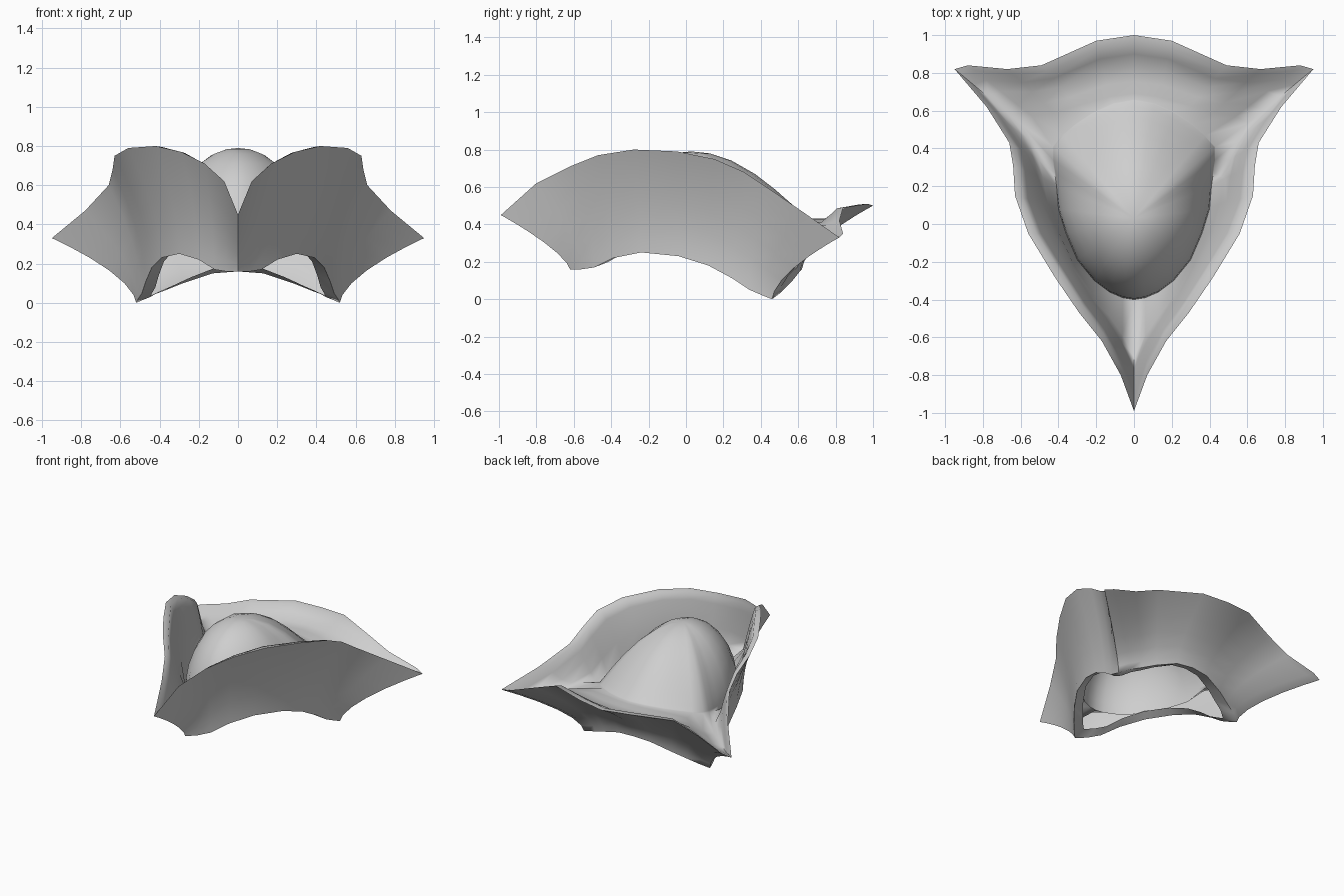
import bpy
import bmesh
import math
from mathutils import Vector

old = bpy.data.objects.get("Cube")
if old:
    bpy.data.objects.remove(old, do_unlink=True)

felt = bpy.data.materials.new("light_grey_felt")
felt.use_nodes = True
grey = (0.62, 0.62, 0.62, 1)
felt.diffuse_color = grey
felt.node_tree.nodes["Principled BSDF"].inputs["Base Color"].default_value = grey

# Stations run down the left half, from the front tip past the corner to the back
rim = [(0, -.99, .45), (.07, -.8, .62), (.17, -.62, .71), (.29, -.47, .77),
       (.42, -.28, .8), (.56, -.05, .79), (.63, .15, .75), (.64, .31, .68),
       (.66, .43, .6), (.78, .62, .47), (.95, .82, .33), (.88, .84, .35),
       (.67, .82, .42), (.49, .84, .49), (.2, .97, .51), (0, 1, .5)]
hem = [(0, -.62, .16), (.06, -.56, .16), (.12, -.49, .17), (.2, -.39, .22),
       (.3, -.24, .25), (.39, -.04, .23), (.44, .12, .18), (.47, .25, .11),
       (.49, .34, .05), (.51, .41, .02), (.52, .46, 0), (.46, .5, .03),
       (.38, .53, .06), (.28, .57, .1), (.13, .61, .15), (0, .62, .16)]
crown_base = [(0, -.4), (.06, -.39), (.13, -.36), (.21, -.3), (.3, -.19),
              (.36, -.05), (.4, .08), (.41, .2), (.42, .27), (.43, .34),
              (.43, .41), (.38, .47), (.31, .53), (.22, .59), (.11, .64), (0, .66)]
rim = [Vector(p) for p in rim]
hem = [Vector(p) for p in hem]
valley = [Vector((x, y, .28 + .27 * max(0, y - .1))) for x, y in crown_base]
apex = Vector((0, .03, .79))
stations = range(len(rim))


def lip(i):
    """Inner edge of the band that turns in under the head opening."""
    p = hem[i].lerp(Vector((0, .05, 0)), .14)
    p.z = hem[i].z + .03
    return p


def wall(i, t):
    """Point on the outside of the turned-up brim, curling out at the top."""
    p = hem[i].lerp(rim[i], t ** (1.4 if i == 0 else 1.65))
    p.z = hem[i].z + (rim[i].z - hem[i].z) * t
    return p


def inside(i, t):
    """Point on the inside of the brim, levelling out into the gutter."""
    p = wall(i, t)
    inward = valley[i] - p
    inward.z = 0
    p += inward.normalized() * min(.04, inward.length / 2)
    p.z = max(p.z, min(valley[i].z, rim[i].z - .02))
    return p


def dome(i, t):
    """Point on the crown: steep at the front, easing into the brim behind."""
    a = t * math.pi / 2
    ease = 1 + 1.4 * min(1, max(0, valley[i].y / .5))
    p = apex.lerp(valley[i], math.sin(a))
    p.z = valley[i].z + (apex.z - valley[i].z) * math.cos(a) ** ease
    return p


def loft(name, rows, top):
    """Skin mirrored rows into closed rings and close them at the top point."""
    bm = bmesh.new()
    rings = []
    for row in rows:
        mirrored = [Vector((-p.x, p.y, p.z)) for p in row[-2:0:-1]]
        rings.append([bm.verts.new(p) for p in row + mirrored])
    count = len(rings[0])
    for low, high in zip(rings, rings[1:]):
        for j in range(count):
            k = (j + 1) % count
            bm.faces.new((low[j], low[k], high[k], high[j]))
    tip = bm.verts.new(top)
    for j in range(count):
        bm.faces.new((rings[-1][j], rings[-1][(j + 1) % count], tip))
    mesh = bpy.data.meshes.new(name)
    bm.to_mesh(mesh)
    bm.free()
    mesh.materials.append(felt)
    obj = bpy.data.objects.new(name, mesh)
    bpy.context.collection.objects.link(obj)
    bpy.ops.object.select_all(action="DESELECT")
    obj.select_set(True)
    bpy.context.view_layer.objects.active = obj
    bpy.ops.object.shade_smooth_by_angle(angle=math.radians(80))


# Lip, folded brim, gutter and crown in one continuous skin
rows = [[lip(i) for i in stations]]
rows += [[wall(i, t) for i in stations] for t in (0, .12, .3, .5, .7, .86, .95, 1)]
rows += [[inside(i, t) for i in stations] for t in (.99, .9, .78, .62, .45)]
rows.append(list(valley))
rows += [[dome(i, t) for i in stations] for t in (.9, .78, .64, .5, .36, .22, .1)]
loft("hat_body", rows, apex)
